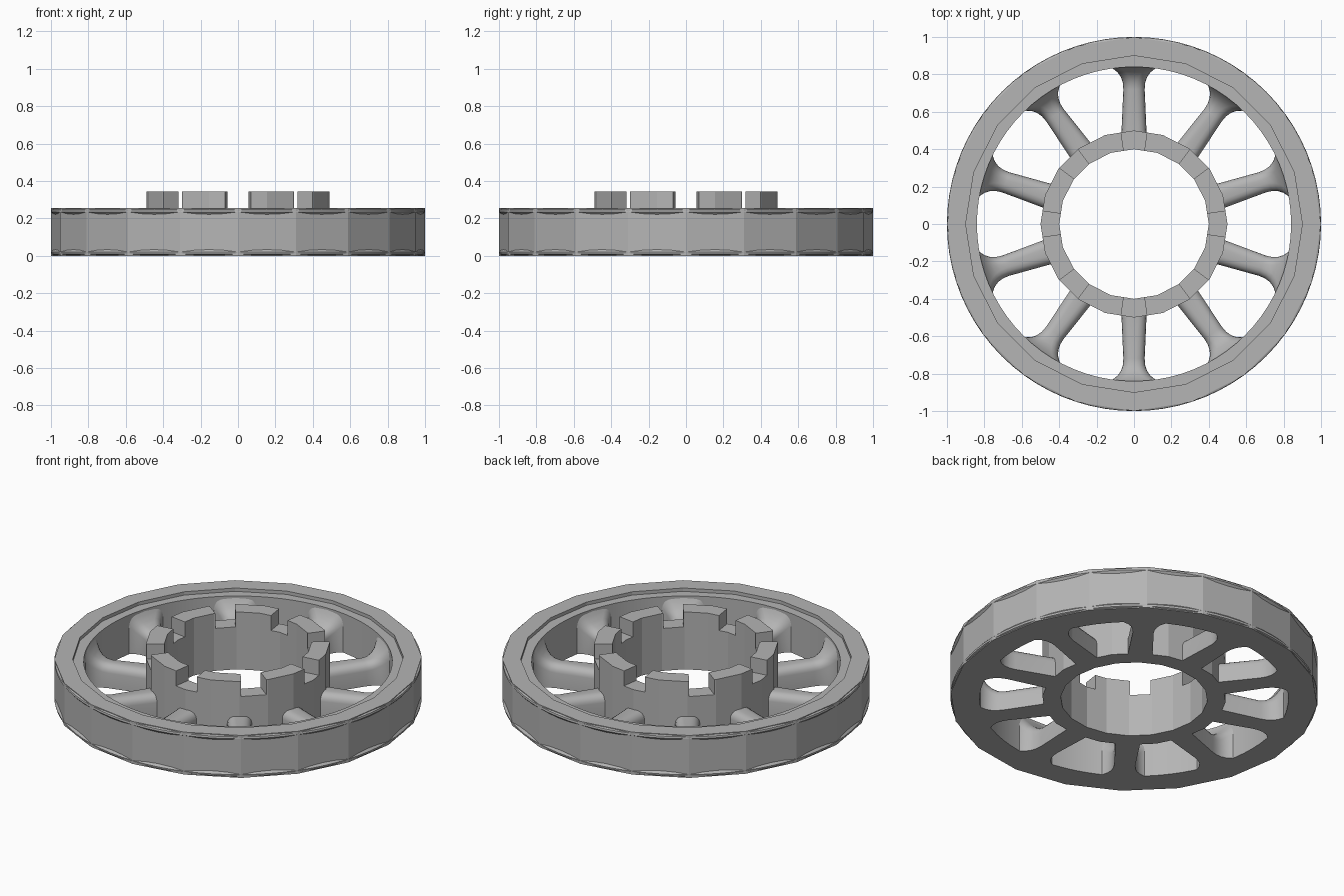
import bpy, bmesh
from math import sin, cos, pi, radians
from mathutils import Matrix

if "Cube" in bpy.data.objects:
    bpy.data.objects.remove(bpy.data.objects["Cube"], do_unlink=True)

SIDES = 20          # facets of the rim and hub
RIM_TOP = 0.255
HUB_TOP = 0.345

grey = bpy.data.materials.new("light_grey")
grey.use_nodes = True
grey.diffuse_color = (0.46, 0.46, 0.46, 1)
grey.node_tree.nodes["Principled BSDF"].inputs["Base Color"].default_value = (0.46, 0.46, 0.46, 1)


def finish(name, bm, smooth=False):
    bmesh.ops.recalc_face_normals(bm, faces=bm.faces)
    mesh = bpy.data.meshes.new(name)
    bm.to_mesh(mesh)
    bm.free()
    mesh.materials.append(grey)
    obj = bpy.data.objects.new(name, mesh)
    bpy.context.collection.objects.link(obj)
    if smooth:
        bpy.ops.object.select_all(action="DESELECT")
        obj.select_set(True)
        bpy.context.view_layer.objects.active = obj
        bpy.ops.object.shade_smooth_by_angle(angle=radians(35))
    return obj


def loft(bm, rings, closed=False):
    """Join rings of points with quads, closing the chain or capping its ends."""
    rows = [[bm.verts.new(p) for p in ring] for ring in rings]
    n = len(rows[0])
    pairs = list(zip(rows, rows[1:])) + ([(rows[-1], rows[0])] if closed else [])
    for a, b in pairs:
        for i in range(n):
            j = (i + 1) % n
            bm.faces.new((a[i], a[j], b[j], b[i]))
    if not closed:
        bm.faces.new(rows[0])
        bm.faces.new(rows[-1])


def lathe(name, profile, sides, smooth=False):
    bm = bmesh.new()
    turns = [2 * pi * k / sides for k in range(sides)]
    loft(bm, [[(r * cos(t), r * sin(t), z) for r, z in profile] for t in turns], True)
    return finish(name, bm, smooth)


def facet_point(radius, degrees, z):
    """Point on the outline of the regular polygon at the given angle."""
    step = 360 / SIDES
    r = radius * cos(radians(step / 2)) / cos(radians(degrees % step - step / 2))
    return (r * cos(radians(degrees)), r * sin(radians(degrees)), z)


# Faceted outer rim
lathe("rim", [(0.9, 0), (1, 0), (1, RIM_TOP), (0.9, RIM_TOP)], SIDES)

# Round inner wall, with its top just below the rim
lathe("rim_inner_wall", [(0.84, 0), (0.93, 0), (0.93, 0.235), (0.84, 0.235)], 80, True)

# Round beads along the upper and lower outer edges
bead = [(0.95, 0.225), (0.988, 0.222), (1, 0.235), (0.998, 0.246), (0.985, 0.253), (0.95, 0.253)]
lathe("upper_edge_bead", bead, 80, True)
lathe("lower_edge_bead", [(r, RIM_TOP - z) for r, z in bead], 80, True)

# Hub tube
lathe("hub", [(0.4, 0), (0.5, 0), (0.5, RIM_TOP), (0.4, RIM_TOP)], SIDES)

# Eight raised teeth on the hub
bm = bmesh.new()
for k in range(8):
    start, end = 45 * k + 8, 45 * k + 37
    angles = [start] + [a for a in range(0, 360, 18) if start < a < end] + [end]
    loft(bm, [[facet_point(0.4, a, RIM_TOP - 0.01), facet_point(0.5, a, RIM_TOP - 0.01),
               facet_point(0.5, a, HUB_TOP), facet_point(0.4, a, HUB_TOP)] for a in angles])
finish("hub_teeth", bm)

# Ten spokes with rounded tops, flaring into the rim: radius, half width, height
stations = [(0.47, 0.068, 0.135), (0.72, 0.057, 0.135), (0.755, 0.06, 0.14), (0.785, 0.07, 0.155),
            (0.81, 0.087, 0.175), (0.83, 0.112, 0.205), (0.845, 0.15, 0.232), (0.87, 0.15, 0.232)]
bm = bmesh.new()
ROUND = 0.045
for k in range(10):
    turn = Matrix.Rotation(radians(18 + 36 * k), 3, "Z")
    rings = []
    for r, w, h in stations:
        side = [(w, 0), (w, h - ROUND)]
        side += [(w - ROUND + ROUND * cos(a), h - ROUND + ROUND * sin(a))
                 for a in (pi / 8, pi / 4, 3 * pi / 8, pi / 2)]
        section = side + [(-y, z) for y, z in reversed(side)]
        rings.append([turn @ Matrix.Translation((r, y, z)).translation for y, z in section])
    loft(bm, rings)
finish("spokes", bm, True)
